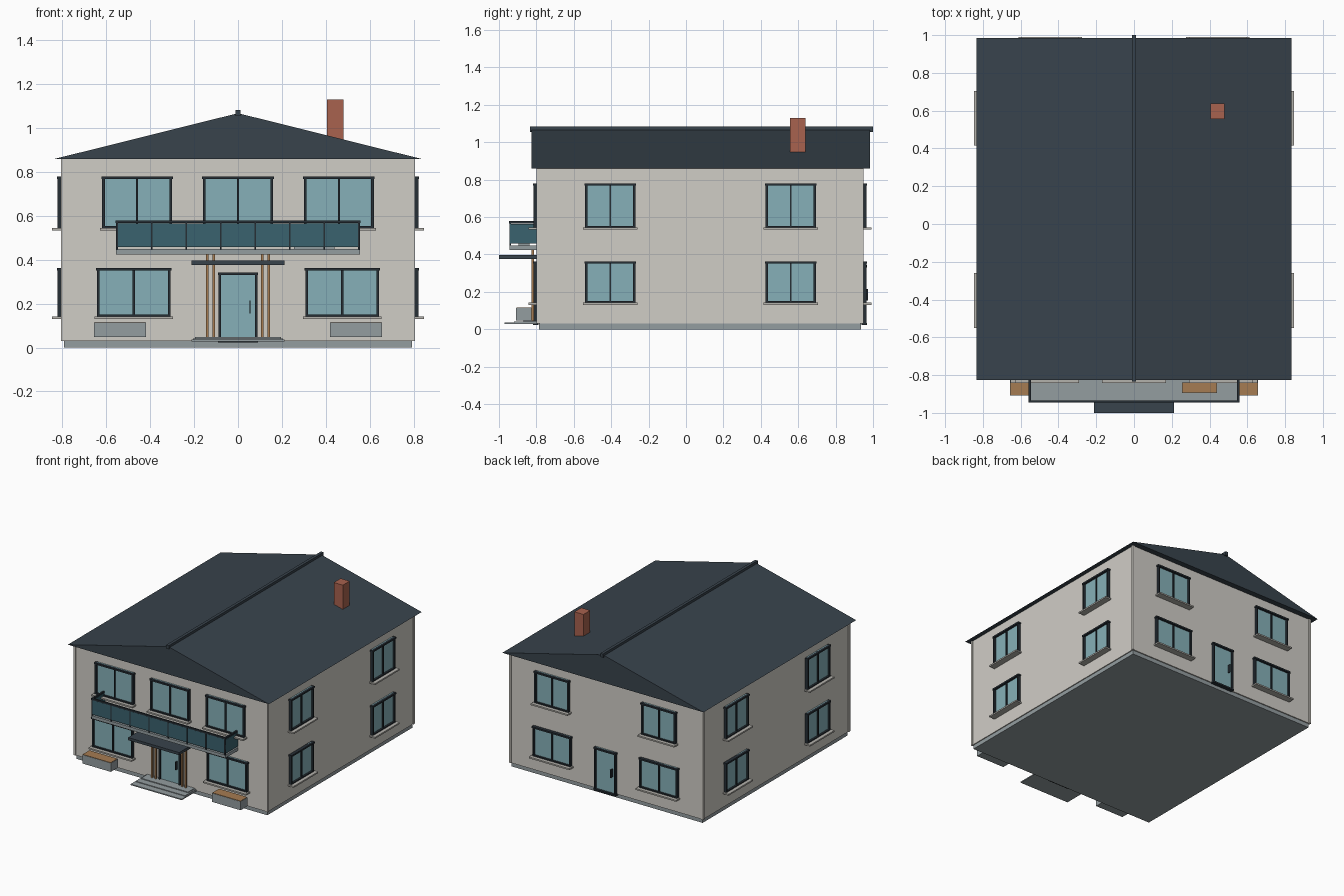
import bpy, bmesh, math
from mathutils import Matrix, Vector

if "Cube" in bpy.data.objects:
    bpy.data.objects.remove(bpy.data.objects["Cube"])


def material(name, rgb):
    m = bpy.data.materials.new(name)
    lin = [(c / 255 / 12.92) if c < 11 else ((c / 255 + 0.055) / 1.055) ** 2.4 for c in rgb]
    m.diffuse_color = (*lin, 1)
    m.use_nodes = True
    m.node_tree.nodes["Principled BSDF"].inputs["Base Color"].default_value = m.diffuse_color
    return m


WALL = material("plaster", (208, 205, 198))
STONE = material("grey_stone", (148, 157, 160))
SILL = material("pale_sill", (180, 178, 172))
ROOF = material("slate_roof", (56, 67, 76))
FRAME = material("dark_frame", (38, 46, 53))
GLASS = material("window_glass", (134, 176, 184))
PANEL = material("balcony_glass", (58, 98, 110))
WOOD = material("wood", (166, 124, 82))
BRICK = material("brick", (168, 98, 78))


def boxes(name, parts, matrix=Matrix()):
    """One object from (material, x0, x1, y0, y1, z0, z1) boxes."""
    bm = bmesh.new()
    mats = []
    for mat, x0, x1, y0, y1, z0, z1 in parts:
        if mat not in mats:
            mats.append(mat)
        size = Matrix.Diagonal((x1 - x0, y1 - y0, z1 - z0, 1))
        pos = Matrix.Translation(((x0 + x1) / 2, (y0 + y1) / 2, (z0 + z1) / 2))
        made = bmesh.ops.create_cube(bm, size=1, matrix=matrix @ pos @ size)
        for f in {f for v in made["verts"] for f in v.link_faces}:
            f.material_index = mats.index(mat)
    me = bpy.data.meshes.new(name)
    bm.to_mesh(me)
    bm.free()
    for m in mats:
        me.materials.append(m)
    ob = bpy.data.objects.new(name, me)
    bpy.context.collection.objects.link(ob)
    return ob


# House extents
WX, Y0, Y1 = 0.80, -0.793, 0.943
EAVE, PEAK = 0.86, 1.068
CY = (Y0 + Y1) / 2

boxes("foundation", [(STONE, -0.793, 0.793, Y0 + 0.008, Y1 - 0.008, 0, 0.03)])
boxes("walls", [(WALL, -WX, WX, Y0, Y1, 0.03, EAVE)])
for sx in (-1, 1):
    for y, sy in ((Y0, -1), (Y1, 1)):
        xs = sorted((sx * (WX - 0.012), sx * (WX + 0.006)))
        ys = sorted((y - sy * 0.012, y + sy * 0.006))
        boxes("corner_strip", [(WALL, *xs, *ys, 0.03, EAVE)])

# Gable roof as an extruded triangle
bm = bmesh.new()
tri = [bm.verts.new((x, -0.825, z)) for x, z in ((-0.835, EAVE), (0.835, EAVE), (0, PEAK))]
face = bm.faces.new(tri)
ext = bmesh.ops.extrude_face_region(bm, geom=[face])
bmesh.ops.translate(bm, vec=Vector((0, 1.81, 0)),
                    verts=[g for g in ext["geom"] if isinstance(g, bmesh.types.BMVert)])
bmesh.ops.recalc_face_normals(bm, faces=bm.faces)
me = bpy.data.meshes.new("roof")
bm.to_mesh(me)
bm.free()
me.materials.append(ROOF)
bpy.context.collection.objects.link(bpy.data.objects.new("roof", me))
boxes("ridge_cap", [(ROOF, -0.011, 0.011, -0.835, 1.0, 1.055, 1.083)])
boxes("chimney", [(BRICK, 0.405, 0.48, 0.557, 0.638, 0.88, 1.13)])


# Wall frames: local -y points out of the wall, y = 0 lies on the wall
def wall_matrix(x, y, degrees):
    return Matrix.Translation((x, y, 0)) @ Matrix.Rotation(math.radians(degrees), 4, "Z")


FRONT = wall_matrix(0, Y0, 0)
BACK = wall_matrix(0, Y1, 180)
RIGHT = wall_matrix(WX, 0, 90)
LEFT = wall_matrix(-WX, 0, -90)


def window(side, u, width, z0, z1):
    a, b, t, d = u - width / 2, u + width / 2, 0.012, -0.022
    boxes("window", [
        (GLASS, a + t, b - t, -0.008, 0.004, z0, z1),
        (FRAME, a, a + t, d, 0.004, z0, z1),
        (FRAME, b - t, b, d, 0.004, z0, z1),
        (FRAME, a, b, d, 0.004, z0, z0 + 0.008),
        (FRAME, a - 0.004, b + 0.004, d - 0.003, 0.004, z1 - 0.012, z1),
        (FRAME, u - 0.005, u + 0.005, d + 0.006, 0.004, z0, z1)], side)
    boxes("window_sill", [(SILL, a - 0.011, b + 0.011, -0.048, 0.004, z0 - 0.011, z0)], side)


LOW, HIGH = (0.142, 0.363), (0.545, 0.78)
for u in (-0.46, 0, 0.46):
    window(FRONT, u, 0.318, *HIGH)
for s in (-1, 1):
    window(FRONT, s * 0.475, 0.335, *LOW)
    window(BACK, s * 0.443, 0.315, *LOW)
    window(BACK, s * 0.443, 0.283, *HIGH)
for side, s in ((RIGHT, 1), (LEFT, -1)):
    for y in (-0.405, 0.56):
        for level in (LOW, HIGH):
            window(side, s * y, 0.268, *level)


def door(name, side):
    w, t, top = 0.088, 0.010, 0.343
    boxes(name, [
        (GLASS, -w + t, w - t, -0.008, 0.004, 0.03, top),
        (FRAME, -w, -w + t, -0.022, 0.004, 0.03, top),
        (FRAME, w - t, w, -0.022, 0.004, 0.03, top),
        (FRAME, -w - 0.004, w + 0.004, -0.025, 0.004, top - 0.012, top),
        (FRAME, -w - 0.004, w + 0.004, -0.025, 0.004, 0.022, 0.034),
        (FRAME, 0.052, 0.058, -0.03, -0.006, 0.155, 0.215)], side)


door("front_door", FRONT)
door("back_door", BACK)

# Entrance steps, canopy and slim timber posts
boxes("front_steps", [
    (STONE, -0.212, 0.212, -0.97, Y0, 0.028, 0.036),
    (STONE, -0.205, 0.205, -0.92, Y0, 0.036, 0.041),
    (STONE, -0.195, 0.195, -0.87, Y0, 0.041, 0.047)])
boxes("door_canopy", [(ROOF, -0.212, 0.212, -1.0, Y0, 0.377, 0.397)])
boxes("canopy_posts", [(WOOD, x - 0.006, x + 0.006, -0.825, -0.813, 0.045, 0.43)
                       for x in (-0.14, -0.11, 0.11, 0.14)])

# Balcony slab and glazed railing
BX, BY = 0.555, -0.943
boxes("balcony_slab", [(STONE, -BX, BX, BY, Y0, 0.425, 0.448)])
panels = [(PANEL, -BX, BX, BY, BY + 0.006, 0.458, 0.565)]
rails = [(FRAME, -BX - 0.003, BX + 0.003, BY - 0.003, BY + 0.009, 0.567, 0.579)]
for s in (-1, 1):
    panels.append((PANEL, *sorted((s * BX, s * (BX - 0.006))), BY, Y0, 0.458, 0.562))
    rails.append((FRAME, *sorted((s * (BX + 0.003), s * (BX - 0.009))), BY, Y0, 0.567, 0.579))
for i in range(8):
    x = -BX + 0.004 + i * (2 * BX - 0.008) / 7
    rails.append((FRAME, x - 0.004, x + 0.004, BY - 0.002, BY + 0.008, 0.445, 0.57))
boxes("balcony_panels", panels)
boxes("balcony_railing", rails)


# Planter boxes with a timber top
def planter(name, x0, x1, y0, y1, z0, z1):
    boxes(name, [(STONE, x0, x1, y0, y1, z0, z1),
                 (WOOD, x0 + 0.002, x1 - 0.002, y0 + 0.002, y1 - 0.002, z1, z1 + 0.003)])


planter("balcony_planter", 0.255, 0.44, -0.895, -0.838, 0.445, 0.464)
planter("left_planter", -0.657, -0.42, -0.908, -0.825, 0.048, 0.113)
planter("right_planter", 0.42, 0.657, -0.908, -0.825, 0.048, 0.113)
